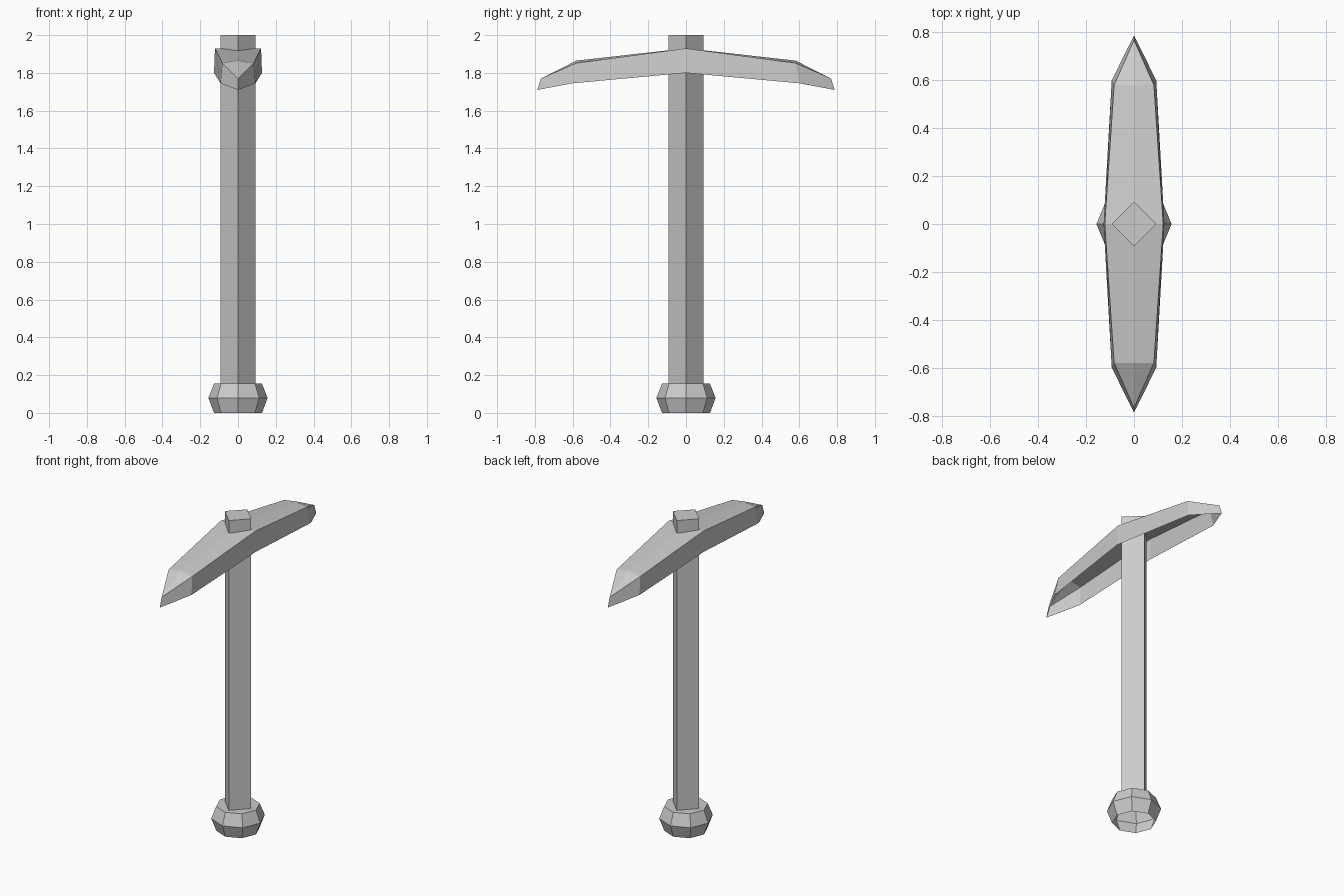
import bpy
import math

cube = bpy.data.objects.get("Cube")
if cube:
    bpy.data.objects.remove(cube, do_unlink=True)

# Single flat grey
grey = bpy.data.materials.new("light_grey")
grey.use_nodes = True
COLOUR = (0.6, 0.6, 0.6, 1.0)
grey.diffuse_color = COLOUR
grey.node_tree.nodes["Principled BSDF"].inputs["Base Color"].default_value = COLOUR


def add_mesh(name, verts, faces):
    mesh = bpy.data.meshes.new(name)
    mesh.from_pydata(verts, [], faces)
    mesh.materials.append(grey)
    obj = bpy.data.objects.new(name, mesh)
    bpy.context.collection.objects.link(obj)
    return obj


def lathe(name, rings, sides, cap_top=True, cap_bottom=True):
    """Stack of (radius, z) rings joined by flat quads."""
    verts = [(r * math.cos(math.tau * i / sides), r * math.sin(math.tau * i / sides), z)
             for r, z in rings for i in range(sides)]
    faces = []
    for k in range(len(rings) - 1):
        for i in range(sides):
            j = (i + 1) % sides
            a, b = k * sides, (k + 1) * sides
            faces.append((a + i, a + j, b + j, b + i))
    if cap_bottom:
        faces.append(tuple(reversed(range(sides))))
    if cap_top:
        faces.append(tuple(range(len(verts) - sides, len(verts))))
    return add_mesh(name, verts, faces)


# Square handle, set corner-on
lathe("handle", [(0.093, 0.15), (0.093, 2.0)], 4)

# Octagonal pommel, hollow from below
lathe("pommel", [(0.127, 0.0), (0.157, 0.08), (0.127, 0.155)], 8, cap_bottom=False)

# Pick head: one quarter of an open-bottomed shell, mirrored in x and y
quarter = [
    (0, 0, 1.93), (0.122, 0, 1.93), (0.127, 0, 1.80),               # middle
    (0, 0.58, 1.865), (0.083, 0.58, 1.852), (0.093, 0.60, 1.745),   # shoulder
    (0, 0.768, 1.77), (0, 0.787, 1.71),                             # tip
]
head = add_mesh("pick_head", quarter,
                [(0, 1, 4, 3), (1, 2, 5, 4), (3, 4, 6), (4, 5, 7, 6)])
mirror = head.modifiers.new("mirror", 'MIRROR')
mirror.use_axis = (True, True, False)
mirror.use_clip = True
